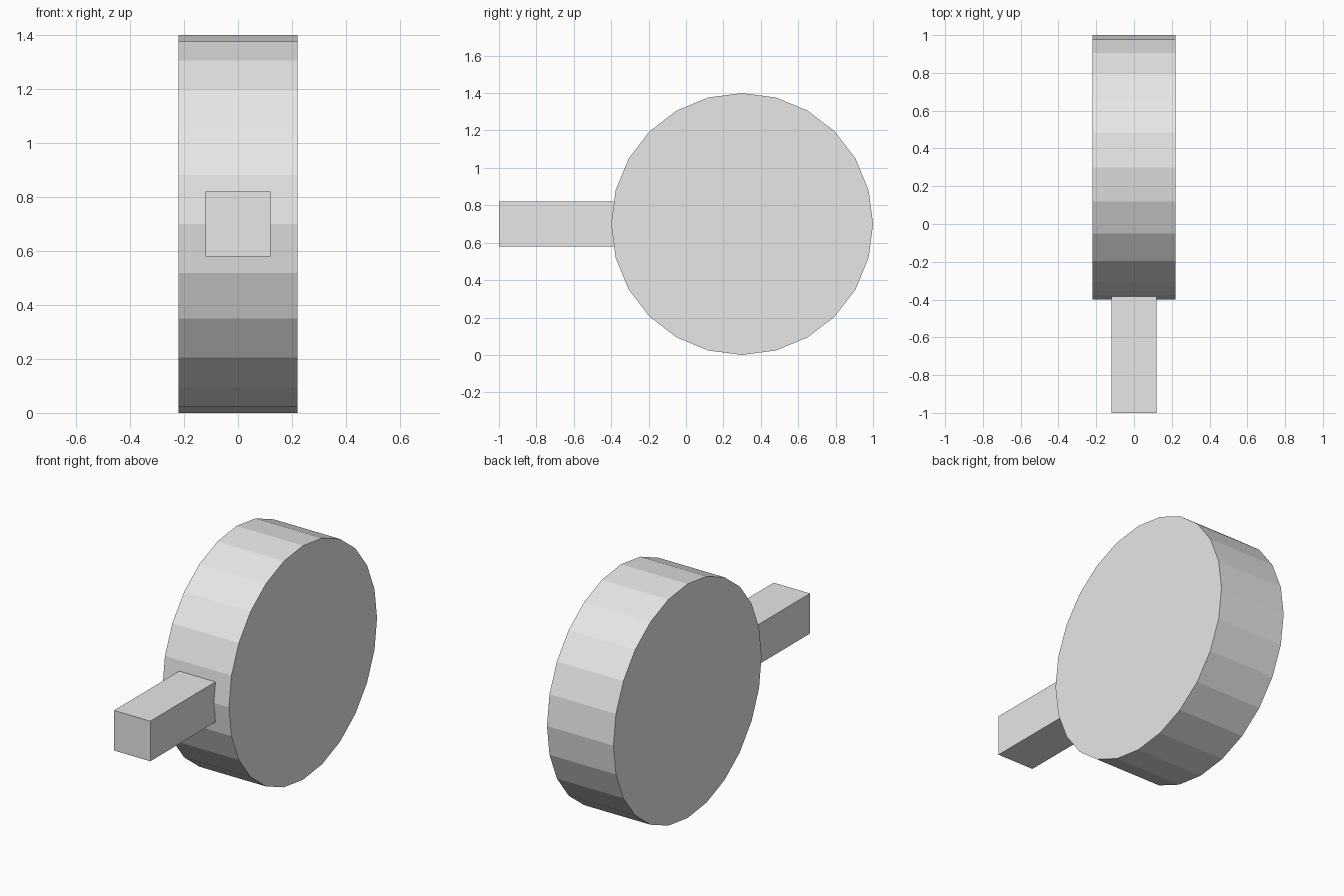
import bpy
import math

if "Cube" in bpy.data.objects:
    bpy.data.objects.remove(bpy.data.objects["Cube"])

grey = bpy.data.materials.new("light grey")
grey.diffuse_color = (0.8, 0.8, 0.8, 1)
grey.use_nodes = True
grey.node_tree.nodes["Principled BSDF"].inputs["Base Color"].default_value = grey.diffuse_color


def finish(name):
    obj = bpy.context.object
    obj.name = name
    obj.data.materials.append(grey)
    bpy.ops.object.transform_apply(location=False, rotation=True, scale=True)
    return obj


# Thick 24-sided disc standing on its rim, axis along x
bpy.ops.mesh.primitive_cylinder_add(vertices=24, radius=0.7, depth=0.44,
                                    location=(0, 0.3, 0.7),
                                    rotation=(0, math.pi / 2, 0))
finish("disc")

# Square handle running from the front into the disc rim
front, back = -1.0, -0.34
bpy.ops.mesh.primitive_cube_add(size=1, location=(0, (front + back) / 2, 0.7))
bpy.context.object.scale = (0.24, back - front, 0.24)
finish("handle")
